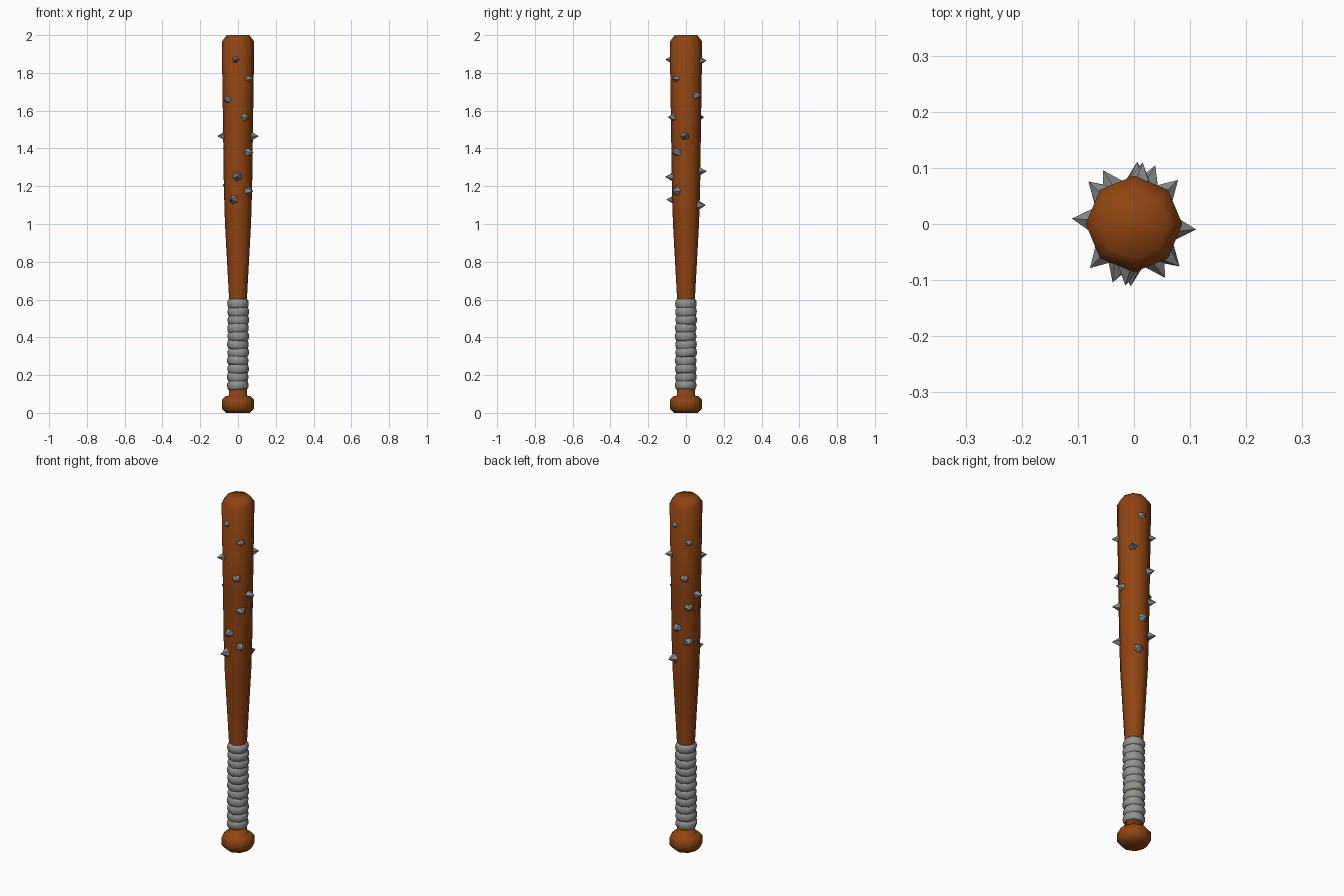
import bpy, bmesh, math, random
from mathutils import Matrix, Vector

random.seed(4)
cube = bpy.data.objects.get("Cube")
if cube:
    bpy.data.objects.remove(cube, do_unlink=True)


def material(name, rgb):
    m = bpy.data.materials.new(name)
    m.use_nodes = True
    m.diffuse_color = (*rgb, 1)
    bsdf = next(n for n in m.node_tree.nodes if n.type == 'BSDF_PRINCIPLED')
    bsdf.inputs["Base Color"].default_value = (*rgb, 1)
    return m


wood = material("brown wood", (0.28, 0.058, 0.006))
tape = material("grey tape", (0.29, 0.29, 0.285))
steel = material("steel grey", (0.235, 0.24, 0.25))


def lathe(bm, profile, sides=8, matrix=Matrix()):
    """Revolve (radius, height) points around z and cap both ends."""
    rings = []
    for r, z in profile:
        rings.append([bm.verts.new(matrix @ Vector((
            r * math.cos(math.tau * i / sides),
            r * math.sin(math.tau * i / sides), z))) for i in range(sides)])
    for a, b in zip(rings, rings[1:]):
        for i in range(sides):
            j = (i + 1) % sides
            bm.faces.new((a[i], a[j], b[j], b[i]))
    bm.faces.new(rings[0][::-1])
    bm.faces.new(rings[-1])


def finish(name, bm, mat, smooth):
    bmesh.ops.recalc_face_normals(bm, faces=bm.faces)
    for f in bm.faces:
        f.smooth = smooth
    me = bpy.data.meshes.new(name)
    bm.to_mesh(me)
    bm.free()
    me.materials.append(mat)
    ob = bpy.data.objects.new(name, me)
    bpy.context.collection.objects.link(ob)
    return ob


# Bat: knob, handle, taper and rounded barrel end
bm = bmesh.new()
lathe(bm, [(0.062, 0.0), (0.086, 0.024), (0.086, 0.068), (0.066, 0.088),
           (0.048, 0.092), (0.047, 0.6), (0.069, 1.0), (0.075, 1.2),
           (0.079, 1.5), (0.086, 1.965), (0.060, 2.0)])
finish("bat", bm, wood, True)

# Grip: overlapping bulged tape bands, each slightly tilted
bm = bmesh.new()
bands, low, high = 11, 0.125, 0.6
step = (high - low) / bands
for k in range(bands):
    lean = math.radians(7 if k < 6 else 3)
    m = (Matrix.Translation((random.uniform(-.002, .002), random.uniform(-.002, .002),
                             low + (k + 0.5) * step))
         @ Matrix.Rotation(random.uniform(-lean, lean), 4, 'X')
         @ Matrix.Rotation(random.uniform(-lean, lean), 4, 'Y'))
    h = step * 0.56
    lathe(bm, [(0.049, -h), (0.055, -h * 0.6), (0.057, 0),
               (0.055, h * 0.6), (0.049, h)], 8, m)
finish("grip_tape", bm, tape, True)

# Spikes: (outward angle in degrees, height)
spikes = [(262, 1.87), (317, 1.77), (225, 1.66), (300, 1.565), (355, 1.465),
          (317, 1.38), (267, 1.25), (317, 1.175), (250, 1.13),
          (82, 1.865), (137, 1.77), (45, 1.68), (120, 1.565), (175, 1.465),
          (137, 1.40), (87, 1.28), (137, 1.205), (70, 1.10)]
bm = bmesh.new()
for angle, z in spikes:
    a = math.radians(angle)
    out = Vector((math.cos(a), math.sin(a), 0))
    m = (Matrix.Translation(out * 0.09 + Vector((0, 0, z)))
         @ out.to_track_quat('Z', 'Y').to_matrix().to_4x4()
         @ Matrix.Rotation(random.uniform(0, math.tau), 4, 'Z'))
    bmesh.ops.create_cone(bm, cap_ends=True, segments=5, radius1=0.026,
                          radius2=0, depth=0.042, matrix=m)
finish("spikes", bm, steel, False)
